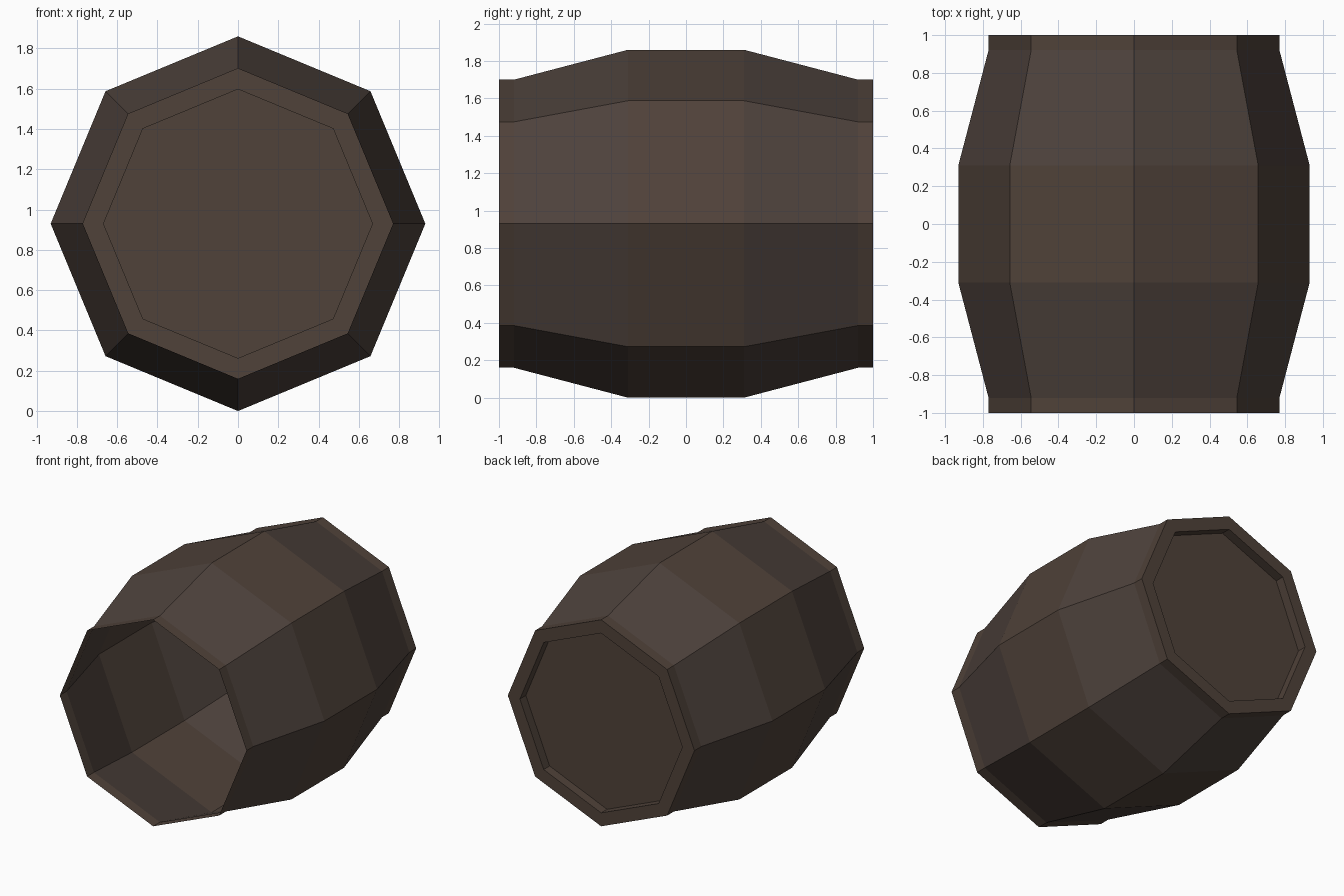
import bpy, bmesh, math

if "Cube" in bpy.data.objects:
    bpy.data.objects.remove(bpy.data.objects["Cube"])

CZ = 0.93      # height of the barrel axis
SIDES = 8

def material(name, rgb):
    m = bpy.data.materials.new(name)
    m.diffuse_color = (*rgb, 1.0)
    m.use_nodes = True
    m.node_tree.nodes["Principled BSDF"].inputs["Base Color"].default_value = m.diffuse_color
    return m

warm = material("warm dark wood", (0.079, 0.054, 0.041))
grey = material("greyish dark wood", (0.075, 0.054, 0.045))

def lathe(name, profile, cap_end=False):
    """Sweep (y, radius) points round the y axis as an open flat-faced shell."""
    bm = bmesh.new()
    rings = []
    for y, r in profile:
        rings.append([bm.verts.new((r * math.sin(2 * math.pi * i / SIDES), y,
                                    CZ + r * math.cos(2 * math.pi * i / SIDES)))
                      for i in range(SIDES)])
    for a, b in zip(rings, rings[1:]):
        for i in range(SIDES):
            j = (i + 1) % SIDES
            bm.faces.new((a[i], b[i], b[j], a[j]))
    if cap_end:
        bm.faces.new(rings[-1])
    bm.normal_update()
    # tapered bands are a little greyer than the straight ones
    for f in bm.faces:
        f.material_index = 1 if 0.05 < abs(f.normal.y) < 0.9 else 0
    me = bpy.data.meshes.new(name)
    bm.to_mesh(me)
    bm.free()
    me.materials.append(warm)
    me.materials.append(grey)
    ob = bpy.data.objects.new(name, me)
    bpy.context.collection.objects.link(ob)
    return ob

# Bulging stave wall, open at the front
lathe("barrel_wall", [(-1.0, 0.77), (-0.92, 0.77), (-0.31, 0.93),
                      (0.31, 0.93), (0.92, 0.77), (1.0, 0.77)])

# Back rim with a recessed lid
lathe("back_lid", [(1.0, 0.77), (1.0, 0.67), (0.93, 0.67)], cap_end=True)

# Make face directions agree: outward on the wall, backward on the lid
for ob in bpy.data.objects:
    bm = bmesh.new()
    bm.from_mesh(ob.data)
    for f in bm.faces:
        c = f.calc_center_median()
        radial = f.normal.x * c.x + f.normal.z * (c.z - CZ)
        if ob.name == "back_lid":
            flip = f.normal.y < -0.5 or (abs(f.normal.y) < 0.5 and radial > 0)
        else:
            flip = radial < 0
        if flip:
            f.normal_flip()
    bm.to_mesh(ob.data)
    bm.free()
